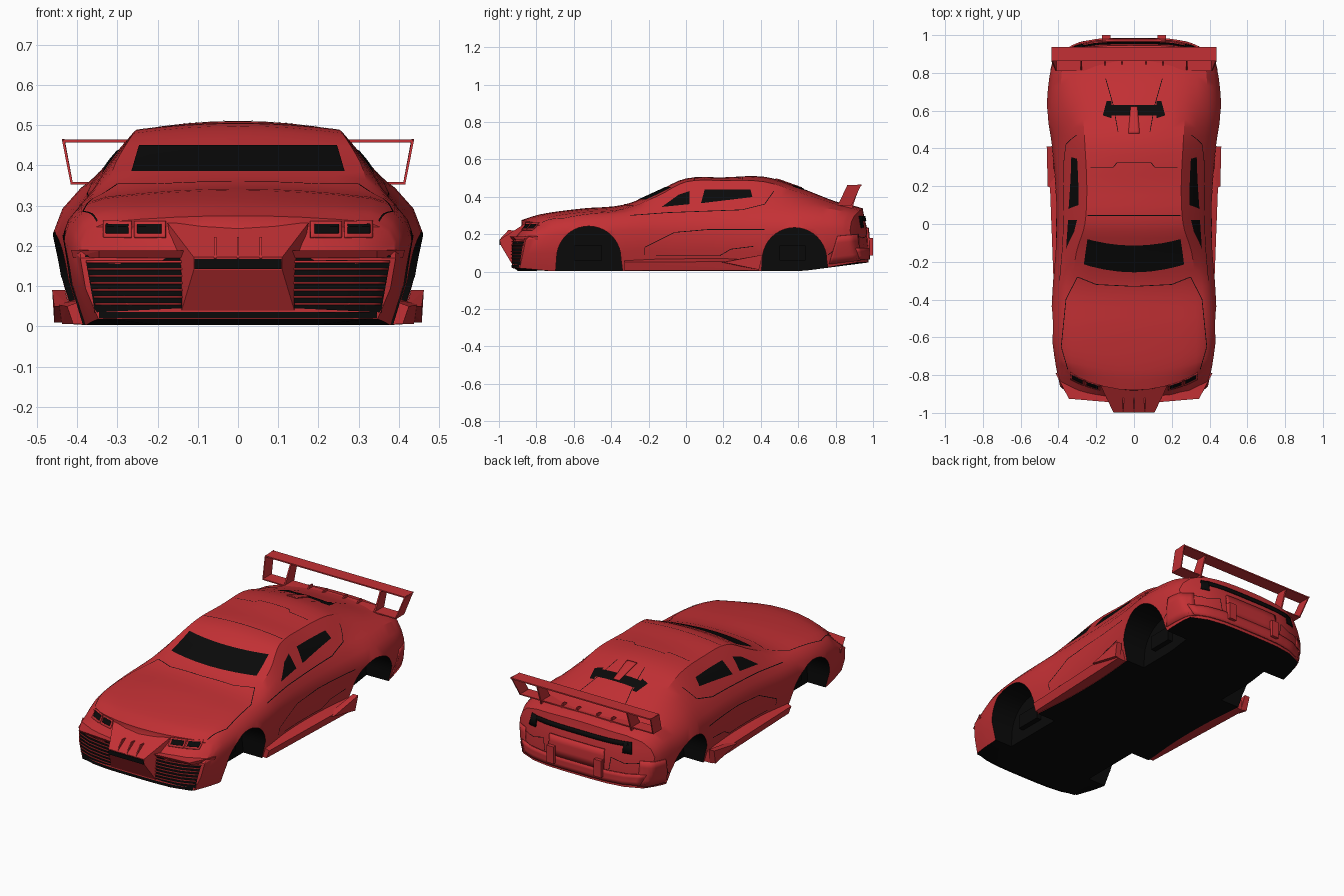
import bpy, bmesh, math
from mathutils import Vector
from mathutils.bvhtree import BVHTree

if "Cube" in bpy.data.objects:
    bpy.data.objects.remove(bpy.data.objects["Cube"])

def material(name, c):
    m = bpy.data.materials.new(name)
    m.diffuse_color = (*c, 1)
    m.use_nodes = True
    m.node_tree.nodes["Principled BSDF"].inputs["Base Color"].default_value = m.diffuse_color
    return m
RED, BLACK = material("red", (0.55, 0.03, 0.035)), material("black", (0.003, 0.003, 0.003))

def finish(bm, name, mats, smooth=None):
    me = bpy.data.meshes.new(name)
    bm.to_mesh(me)
    bm.free()
    ob = bpy.data.objects.new(name, me)
    bpy.context.collection.objects.link(ob)
    for m in mats:
        me.materials.append(m)
    if smooth:
        shade(ob, smooth)
    return ob

def shade(ob, angle):
    bpy.ops.object.select_all(action='DESELECT')
    ob.select_set(True)
    bpy.context.view_layer.objects.active = ob
    bpy.ops.object.shade_smooth_by_angle(angle=math.radians(angle))

# ---- body: stations of y, widest x/z, belt x/z, roof edge x/z, centre z
ST = [(-.93, .392, .17, .372, .235, .32, .26, .275), (-.80, .415, .19, .387, .265, .33, .29, .307),
      (-.55, .437, .22, .39, .295, .33, .318, .338), (-.33, .43, .22, .385, .31, .325, .335, .358),
      (-.15, .415, .22, .37, .325, .305, .405, .432), (0, .41, .22, .362, .335, .26, .48, .498),
      (.2, .415, .22, .362, .34, .25, .487, .504), (.42, .435, .225, .37, .345, .26, .48, .507),
      (.60, .46, .23, .39, .345, .27, .425, .452), (.80, .45, .23, .385, .335, .27, .365, .378),
      (.92, .435, .23, .375, .315, .28, .34, .352), (.975, .42, .22, .36, .30, .28, .325, .338)]

def slope(i, k):
    a, b = ST[max(i - 1, 0)], ST[min(i + 1, len(ST) - 1)]
    return (b[k] - a[k]) / (b[0] - a[0])

def station(y):
    i = max(j for j in range(len(ST) - 1) if ST[j][0] <= y + 1e-9)
    a, b = ST[i], ST[i + 1]
    h = b[0] - a[0]
    t = (y - a[0]) / h
    return [(2*t**3 - 3*t*t + 1)*a[k] + (3*t*t - 2*t**3)*b[k]
            + h*((t**3 - 2*t*t + t)*slope(i, k) + (t**3 - t*t)*slope(i + 1, k)) for k in range(1, 8)]

def body_point(y, row, f):
    wm, zm, wc, zc, wr, zr, zt = station(y)
    zb = max(0.003, (y - .6)*.13, (-.7 - y)*.08)
    rows = [(wm - .045, zb), (wm - .013, zb + (zm - zb)*.5), (wm, zm),
            (.6*wm + .4*wc + .004, zm*.45 + zc*.55), (wc, zc),
            ((wc + wr)/2 + .006, (zc + zr)/2), (wr, zr)]
    w, z = rows[row]
    x = w * f
    if row == 6:
        z += (zt - zr) * (1 - f*f)
    if y < -.5:      # nose wraps round and leans back
        t, s = (-.5 - y)/.43, min(max((z - .165)/.08, 0), 1)
        y += t*t*((.05 + .78*x*x)*s + 2.8*x**4*(1 - s))
    elif y > .6:     # tail wraps round
        t, s = (y - .6)/.375, min(max((z - .2)/.13, 0), 1)
        y -= t*t*(.03*s + 3*x**4)
    return Vector((x, y, z))

def make_body():
    bm = bmesh.new()
    def quad(*p):
        bm.faces.new([bm.verts.new(v) for v in p])
    C = [-1 + i/4 for i in range(9)]
    Y = [a[0] + (b[0] - a[0])*k/4 for a, b in zip(ST, ST[1:]) for k in range(4)] + [ST[-1][0]]
    P = body_point
    for a, b in zip(Y, Y[1:]):
        for f, g in zip(C, C[1:]):
            for r in (0, 6):
                quad(P(a, r, f), P(a, r, g), P(b, r, g), P(b, r, f))
        for r in range(6):
            for f in (-1, 1):
                quad(P(a, r, f), P(a, r + 1, f), P(b, r + 1, f), P(b, r, f))
    for y in (Y[0], Y[-1]):
        for r in range(6):
            for f, g in zip(C, C[1:]):
                quad(P(y, r, f), P(y, r, g), P(y, r + 1, g), P(y, r + 1, f))
    bmesh.ops.remove_doubles(bm, verts=bm.verts, dist=1e-5)
    bmesh.ops.recalc_face_normals(bm, faces=bm.faces)
    for f in bm.faces:
        if f.normal.z < -.9:
            f.material_index = 1
    return finish(bm, "car_body", [RED, BLACK])

# ---- wheel arches cut from the body
def arch_cutter():
    bm = bmesh.new()
    for cy, top in ((-.52, .243), (.58, .235)):
        for s in (-1, 1):
            prof = [(cy + .172*math.cos(math.pi*i/20), top - .172 + .172*math.sin(math.pi*i/20)) for i in range(21)]
            prof += [(cy - .185, -.1), (cy + .195, -.1)]
            f = bm.faces.new([bm.verts.new((s*.27, y, z)) for y, z in prof])
            ext = bmesh.ops.extrude_face_region(bm, geom=[f])
            bmesh.ops.translate(bm, vec=(s*.4, 0, 0), verts=[v for v in ext['geom'] if isinstance(v, bmesh.types.BMVert)])
    bmesh.ops.recalc_face_normals(bm, faces=bm.faces)
    for f in bm.faces:
        f.material_index = 1
    ob = finish(bm, "arch_cutter", [RED, BLACK])
    ob.hide_render = True
    return ob

body, cutter = make_body(), arch_cutter()
mod = body.modifiers.new("arches", 'BOOLEAN')
mod.operation, mod.solver, mod.object = 'DIFFERENCE', 'EXACT', cutter
bpy.context.view_layer.objects.active = body
bpy.ops.object.modifier_apply(modifier="arches")
bpy.data.objects.remove(cutter)
shade(body, 28)
tree = BVHTree.FromPolygons([v.co for v in body.data.vertices], [p.vertices[:] for p in body.data.polygons])

# ---- panels projected onto the body from one side
VIEWS = {'side': (lambda a, b: (2, a, b), (-1, 0, 0)), 'front': (lambda a, b: (a, -2, b), (0, 1, 0)),
         'rear': (lambda a, b: (a, 2, b), (0, -1, 0)), 'top': (lambda a, b: (a, b, 2), (0, 0, -1))}

def panel(name, view, quads, mat=BLACK, off=.003, mirror=False, n=(12, 4)):
    bm = bmesh.new()
    to3d, d = VIEWS[view]
    d = Vector(d)
    for q in quads:
        A, B, C, D = [Vector(p) for p in q]
        grid = []
        for i in range(n[0] + 1):
            u, col = i/n[0], []
            for j in range(n[1] + 1):
                p = A.lerp(B, u).lerp(D.lerp(C, u), j/n[1])
                hit, nor, _, _ = tree.ray_cast(Vector(to3d(*p)), d)
                col.append(hit and hit - d*off*.6 + nor*off*.4)
            grid.append(col)
        for s in ((1, -1) if mirror else (1,)):
            V = [[p and bm.verts.new((p.x*s, p.y, p.z)) for p in c] for c in grid]
            for a, b in zip(V, V[1:]):
                for j in range(n[1]):
                    vs = [a[j], b[j], b[j + 1], a[j + 1]]
                    if all(vs):
                        f = bm.faces.new(vs)
                        f.normal_update()
                        if f.normal.dot(Vector((d.x*s, d.y, d.z))) > 0:
                            f.normal_flip()
    ob = finish(bm, name, [mat], 30)
    if off > .005:
        m = ob.modifiers.new("thickness", 'SOLIDIFY')
        m.thickness, m.offset = off, -1

def seam(name, view, pts, w=.0018, mirror=False):
    qs = []
    for a, b in zip(pts, pts[1:]):
        a, b = Vector(a), Vector(b)
        t = (b - a).normalized()*w
        o = Vector((-t.y, t.x))
        qs.append((a - o, b - o, b + o, a + o))
    panel(name, view, qs, off=.002, mirror=mirror, n=(8, 1))

def hull(name, pts, mat=RED, mirror=False):
    bm = bmesh.new()
    for s in ((1, -1) if mirror else (1,)):
        bmesh.ops.convex_hull(bm, input=[bm.verts.new((x*s, y, z)) for x, y, z in pts])
    finish(bm, name, [mat])

def box(name, x, y, z, mat=RED, mirror=False):
    hull(name, [(a, b, c) for a in x for b in y for c in z], mat, mirror)

# ---- glass
panel("windscreen", 'front', [((-.265, .385), (.265, .385), (.246, .45), (-.246, .45))], n=(24, 6))
panel("side_windows", 'side', [((-.13, .345), (.02, .36), (.02, .43), (-.04, .41)),
      ((.08, .365), (.355, .398), (.345, .437), (.10, .438))], mirror=True)
panel("rear_window", 'top', [((-.13, .575), (.13, .575), (.13, .63), (-.13, .63)),
      ((-.165, .575), (-.12, .56), (-.12, .65), (-.145, .65)), ((.12, .56), (.165, .575), (.145, .65), (.12, .65))])
panel("rear_window_rib", 'top', [((-.03, .48), (.03, .48), (.018, .62), (-.018, .62))], RED, .006, n=(4, 12))
seam("rear_rib_seams", 'top', [(.085, .49), (.11, .63), (.15, .77)], mirror=True)

# ---- nose: beak, grilles, lamps
hull("nose_beak", [(s*x, y, z) for s in (-1, 1) for x, y, z in
     ((.175, -.86, .257), (.11, -.995, .172), (.11, -.99, .14), (.14, -.93, .04), (.17, -.8, .23), (.14, -.85, .04))])
box("beak_vent", (-.108, .108), (-.997, -.95), (.143, .168), BLACK)
for i in (-1, 0, 1):
    hull("beak_fin", [(i*.057 + s*.003, y, z) for s in (-1, 1) for y, z in ((-.998, .17), (-.95, .222), (-.92, .22), (-.95, .16))])
hull("bumper_corner", [(.11, -.945, .188), (.11, -.93, .17), (.345, -.925, .188), (.345, -.91, .17),
     (.415, -.79, .19), (.41, -.79, .17), (.2, -.8, .18)], mirror=True)
panel("grille", 'front', [((.14, .045), (.355, .035), (.38, .175), (.11, .175))], mirror=True)
panel("grille_slats", 'front', [((.14 - .03*t, z), (.355 + .022*t, z), (.355 + .022*t, z + .005), (.14 - .03*t, z + .005))
      for t, z in [(k/6, .053 + .0175*k) for k in range(7)]], RED, .007, True, (12, 1))
panel("front_splitter", 'front', [((-.345, .021), (.345, .021), (.345, .036), (-.345, .036))], n=(20, 2))
hull("splitter_floor", [(s*x, y, z) for s in (-1, 1) for x, y, z in
     ((.34, -.90, .02), (.34, -.71, .005), (.37, -.71, .02), (.2, -.92, .02), (.2, -.9, .004))], BLACK)
panel("headlight_frames", 'front', [((a, .222), (b, .222), (b, .262), (a, .262)) for a, b in ((.18, .258), (.265, .335))],
      RED, .006, True)
panel("headlights", 'front', [((a, .23), (b, .23), (b, .255), (a, .255)) for a, b in ((.19, .25), (.272, .328))],
      off=.009, mirror=True)

# ---- side skirts, sill fins and blocks inside the arches
hull("side_skirt", [(x, y, z) for y, w, h in ((-.33, .425, .05), (.39, .452, .055)) for x, z in
     ((.36, .004), (w - .015, .006), (w, h), (.37, h + .02))], mirror=True)
hull("skirt_fin", [(.42, .18, .05), (.457, .39, .01), (.462, .41, .09), (.43, .41, .09), (.42, .39, .01), (.457, .2, .05)], mirror=True)
box("front_hub_block", (.2, .3), (-.60, -.45), (.06, .14), BLACK, True)
box("rear_hub_block", (.2, .3), (.5, .64), (.06, .14), BLACK, True)

# ---- tail: lamp strip, bumper and blocks
panel("tail_lamp", 'rear', [((-.30, .272), (.30, .272), (.29, .296), (-.29, .296)),
      ((.27, .235), (.32, .235), (.31, .296), (.27, .296)), ((-.32, .235), (-.27, .235), (-.27, .296), (-.31, .296))], off=.006, n=(20, 2))
panel("rear_bumper", 'rear', [((-.36, .065), (.36, .065), (.39, .125), (-.39, .125)),
      ((-.17, .125), (.17, .125), (.17, .235), (-.17, .235))], RED, .01, n=(24, 3))
panel("rear_bumper_sides", 'side', [((.765, .04), (.93, .06), (.92, .2), (.81, .19))], RED, .006, True)
box("bumper_block", (.125, .17), (.93, 1.0), (.085, .18), RED, True)
seam("rear_seams", 'rear', [(.40, .19), (.28, .18), (.21, .2), (.2, .13)], mirror=True)

# ---- rear wing: open frame of two plates, end plates and struts
box("wing_upper_plate", (-.435, .435), (.862, .938), (.457, .464))
box("wing_lower_plate", (-.415, .415), (.81, .885), (.353, .359))
hull("wing_end_plate", [(x + s, y, z) for s in (-.006, 0) for x, y, z in
     ((.416, .81, .353), (.416, .885, .353), (.437, .938, .466), (.437, .862, .46))], mirror=True)
hull("wing_strut", [(x, y, z) for x in (.276, .284) for y, z in
     ((.80, .33), (.885, .33), (.93, .46), (.87, .46))], mirror=True)
for x in (.06, .15):
    hull("deck_fin", [(x + s, y, z) for s in (0, .006) for y, z in ((.81, .34), (.89, .34), (.88, .375), (.86, .375))], mirror=True)

# ---- panel lines
seam("door_seams", 'side', [(-.22, .09), (-.22, .13), (-.06, .21), (.12, .225), (.42, .225)], mirror=True)
seam("sill_seams", 'side', [(-.16, .085), (.18, .085), (.24, .12), (.36, .135)], mirror=True)
seam("belt_seams", 'side', [(-.3, .3), (-.1, .315), (.3, .33), (.42, .36), (.47, .43)], mirror=True)
seam("flank_seams", 'side', [(.76, .09), (.80, .12), (.9, .14)], mirror=True)
seam("roof_seams", 'top', [(0, .325), (.09, .325), (.11, .3), (.23, .3)], mirror=True)
seam("roof_front_seam", 'top', [(-.245, .045), (.245, .045)])
seam("bonnet_seams", 'top', [(0, -.33), (.2, -.32), (.30, -.28), (.36, -.4), (.385, -.65), (.35, -.77)], mirror=True)
